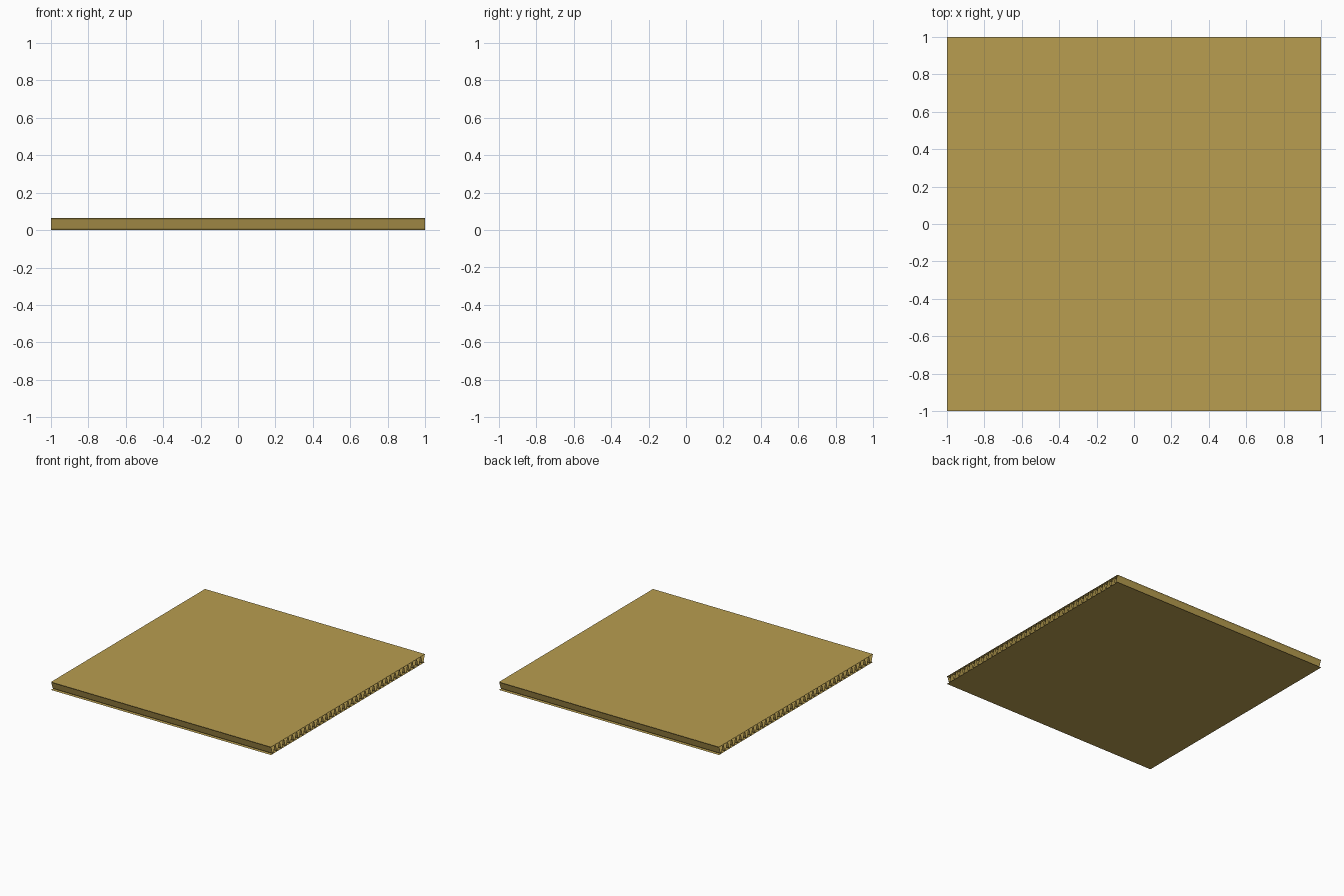
import bpy
import math

if "Cube" in bpy.data.objects:
    bpy.data.objects.remove(bpy.data.objects["Cube"])

HEIGHT = 0.065   # overall board thickness
WAVES = 36       # flutes across the depth
STEPS = 8        # facets per flute

# Cardboard colour
card = bpy.data.materials.new("cardboard")
card.diffuse_color = (0.48, 0.34, 0.08, 1)
card.use_nodes = True
card.node_tree.nodes["Principled BSDF"].inputs["Base Color"].default_value = card.diffuse_color


def sheet(name, profile):
    """Sweep a (y, z) profile along x into a single-ply paper sheet."""
    verts = [(x, y, z) for y, z in profile for x in (-1, 1)]
    faces = [(2 * i, 2 * i + 1, 2 * i + 3, 2 * i + 2) for i in range(len(profile) - 1)]
    mesh = bpy.data.meshes.new(name)
    mesh.from_pydata(verts, [], faces)
    mesh.materials.append(card)
    obj = bpy.data.objects.new(name, mesh)
    bpy.context.collection.objects.link(obj)
    return obj


# Flat outer liners
sheet("top_liner", [(-1, HEIGHT), (1, HEIGHT)])
bottom = sheet("bottom_liner", [(-1, 0), (1, 0)])
bottom.data.flip_normals()

# Corrugated core, crest at both ends, kept a hair inside the liners
count = WAVES * STEPS
amp = HEIGHT / 2 - 0.0003
wave = [(-1 + 2 * i / count, HEIGHT / 2 + amp * math.cos(2 * math.pi * i / STEPS))
        for i in range(count + 1)]
sheet("corrugated_core", wave)
